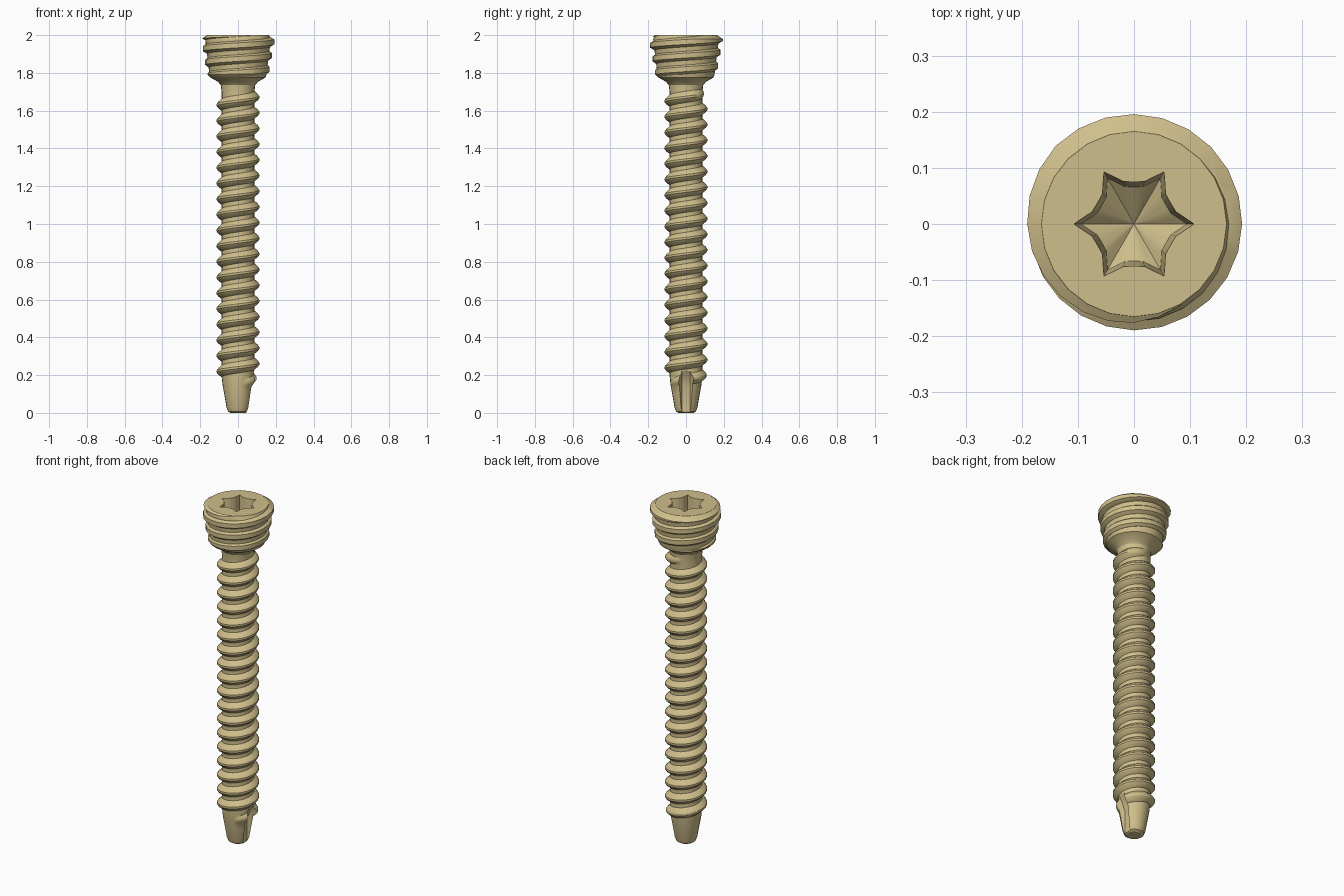
import bpy, bmesh
from math import sin, cos, pi, radians

if "Cube" in bpy.data.objects:
    bpy.data.objects.remove(bpy.data.objects["Cube"])

SEG = 24


def make_object(name, verts, faces):
    bm = bmesh.new()
    vs = [bm.verts.new(v) for v in verts]
    for f in faces:
        bm.faces.new([vs[i] for i in f])
    bmesh.ops.recalc_face_normals(bm, faces=bm.faces)
    mesh = bpy.data.meshes.new(name)
    bm.to_mesh(mesh)
    bm.free()
    obj = bpy.data.objects.new(name, mesh)
    bpy.context.collection.objects.link(obj)
    return obj


def loft(name, rings, closed_ends=True):
    """Skin a list of equal-length point rings and cap both ends."""
    n = len(rings[0])
    verts = [p for ring in rings for p in ring]
    faces = [(k * n + i, k * n + (i + 1) % n, (k + 1) * n + (i + 1) % n, (k + 1) * n + i)
             for k in range(len(rings) - 1) for i in range(n)]
    faces += [tuple(range(n)), tuple(range(len(verts) - n, len(verts)))]
    return make_object(name, verts, faces)


def lathe(name, profile):
    return loft(name, [[(r * cos(2 * pi * i / SEG), r * sin(2 * pi * i / SEG), z)
                        for i in range(SEG)] for r, z in profile])


def thread(name, z0, z1, pitch, z_ref, crest, root, inner, shape, fade):
    """Right-handed helical ridge; shape lists (height 0-1, dz) outside the core."""
    first, last = (round((z - z_ref) / pitch * SEG) for z in (z0, z1))
    rings = []
    for k in range(first, last + 1):
        a, z = 2 * pi * k / SEG, z_ref + pitch * k / SEG
        h = min(1, (k - first) / fade, (last - k) / fade)
        ro, cr, inn = root(z), crest(z), inner(z)
        pts = [(inn, shape[0][1])]
        pts += [(ro - 0.012 * (1 - h) + (cr - ro) * s * h, dz) for s, dz in shape]
        pts += [(inn, shape[-1][1])]
        rings.append([(r * cos(a), r * sin(a), z + dz) for r, dz in pts])
    return loft(name, rings)


def boolean(target, tool, mode):
    tool.hide_render = True
    mod = target.modifiers.new(mode.title(), 'BOOLEAN')
    mod.object, mod.operation, mod.solver = tool, mode, 'EXACT'
    bpy.context.view_layer.objects.active = target
    bpy.ops.object.modifier_apply(modifier=mod.name)
    bpy.data.objects.remove(tool, do_unlink=True)


# Core: rounded tip, shaft, flared neck and tapered head
screw = lathe("locking_screw", [
    (0.04, 0), (0.053, 0.008), (0.061, 0.03), (0.073, 0.10), (0.082, 0.15),
    (0.087, 0.20), (0.087, 1.70), (0.091, 1.735), (0.105, 1.752), (0.146, 1.776),
    (0.151, 1.79), (0.174, 1.978), (0.165, 2.0)])

# Shaft thread
shaft_thread = thread(
    "shaft_thread", 0.15, 1.705, 0.083, 1.671,
    lambda z: 0.113 - max(0, 0.22 - z) * 0.16,
    lambda z: 0.085 if z > 0.2 else 0.085 - (0.2 - z) * 0.1,
    lambda z: 0.06,
    [(0, -0.030), (0.75, -0.015), (1, -0.005), (1, 0.006), (0.7, 0.018), (0, 0.034)], 8)

# Head thread, trimmed to the chamfered top and base of the head
head_thread = thread(
    "head_thread", 1.765, 2.06, 0.072, 1.965,
    lambda z: 0.162 + (z - 1.79) * 0.175,
    lambda z: 0.149 + (z - 1.79) * 0.122,
    lambda z: 0.12,
    [(0, -0.027), (1, -0.014), (1, 0.012), (0, 0.025)], 6)
envelope = lathe("head_envelope", [(0.13, 1.7685), (0.15, 1.7775), (0.17, 1.80),
                                   (0.2, 1.976), (0.166, 1.9985)])
boolean(head_thread, envelope, 'INTERSECT')

boolean(screw, shaft_thread, 'UNION')
boolean(screw, head_thread, 'UNION')

# Six-lobed drive recess with tapered walls and a conical floor
star = [0.107, 0.088, 0.078, 0.0755, 0.0755, 0.078, 0.088]
step = [0, 9, 16, 25, 35, 44, 51]


def star_ring(scale, z):
    return [(r * scale * cos(radians(60 * k + d)), r * scale * sin(radians(60 * k + d)), z)
            for k in range(6) for r, d in zip(star, step)]


recess = loft("drive_recess", [star_ring(1.02, 2.02), star_ring(1.0, 2.0),
                               star_ring(0.88, 1.87), star_ring(0.01, 1.82)])
boolean(screw, recess, 'DIFFERENCE')

# Cutting flute at the tip on the +x side, running out upwards
flute_rings = []
for z, shift in ((-0.02, 0), (0.14, 0), (0.19, 0.02), (0.23, 0.045), (0.27, 0.085)):
    flute_rings.append([(0.045 + shift, -0.022, z), (0.2 + shift, -0.10, z),
                        (0.2 + shift, 0.10, z), (0.045 + shift, 0.022, z)])
boolean(screw, loft("tip_flute", flute_rings), 'DIFFERENCE')

# Finish: smooth shading and gold-anodised colour
mat = bpy.data.materials.new("gold_metal")
mat.diffuse_color = (0.63, 0.52, 0.26, 1)
mat.use_nodes = True
mat.node_tree.nodes["Principled BSDF"].inputs["Base Color"].default_value = mat.diffuse_color
screw.data.materials.clear()
screw.data.materials.append(mat)
bpy.ops.object.select_all(action='DESELECT')
screw.select_set(True)
bpy.context.view_layer.objects.active = screw
bpy.ops.object.shade_smooth_by_angle(angle=radians(30))
